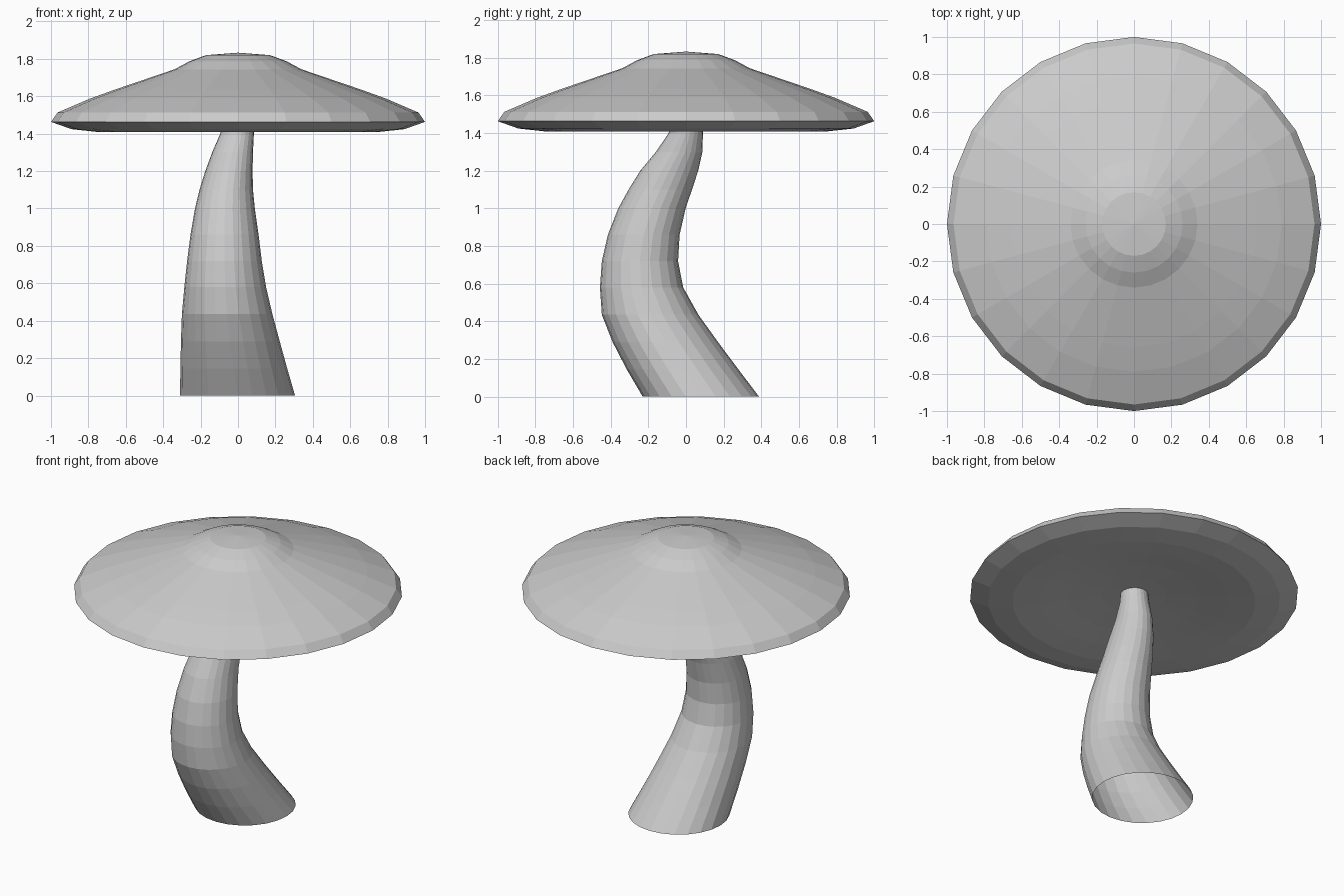
import bpy, bmesh
from math import cos, sin, tau

if "Cube" in bpy.data.objects:
    bpy.data.objects.remove(bpy.data.objects["Cube"])

SIDES = 24


def loft(name, rings, cap_ends):
    """Join horizontal elliptical rings (cx, cy, z, rx, ry) into a flat-shaded skin."""
    bm = bmesh.new()
    loops = []
    for cx, cy, z, rx, ry in rings:
        if rx == 0:
            loops.append([bm.verts.new((cx, cy, z))] * SIDES)
        else:
            loops.append([bm.verts.new((cx + rx * cos(tau * i / SIDES),
                                        cy + ry * sin(tau * i / SIDES), z))
                          for i in range(SIDES)])
    for a, b in zip(loops, loops[1:]):
        for i in range(SIDES):
            j = (i + 1) % SIDES
            corners = list(dict.fromkeys((a[i], a[j], b[j], b[i])))
            bm.faces.new(corners)
    if cap_ends:
        bmesh.ops.recalc_face_normals(bm, faces=bm.faces[:])
    mesh = bpy.data.meshes.new(name)
    bm.to_mesh(mesh)
    bm.free()
    obj = bpy.data.objects.new(name, mesh)
    bpy.context.collection.objects.link(obj)
    return obj


# Mushroom cap: shallow hollow underside, rolled rim, sloping dome (radius, z)
cap_profile = [(0, 1.46), (0.2, 1.455), (0.4, 1.44), (0.58, 1.42), (0.74, 1.408),
               (0.89, 1.424), (1.0, 1.463), (0.965, 1.513), (0.79, 1.588),
               (0.66, 1.635), (0.34, 1.744), (0.26, 1.787), (0.17, 1.82), (0, 1.833)]
loft("cap", [(0, 0, z, r, r) for r, z in cap_profile], True)

# Curved stem, open at the base: z, min x, max x, min y, max y
stem_sections = [
    (0.0, -0.31, 0.305, -0.23, 0.388),
    (0.145, -0.308, 0.263, -0.315, 0.278),
    (0.29, -0.305, 0.223, -0.39, 0.17),
    (0.435, -0.30, 0.184, -0.447, 0.066),
    (0.58, -0.287, 0.15, -0.457, -0.015),
    (0.72, -0.272, 0.127, -0.447, -0.042),
    (0.86, -0.254, 0.11, -0.415, -0.034),
    (1.0, -0.23, 0.09, -0.36, -0.002),
    (1.1, -0.206, 0.08, -0.305, 0.032),
    (1.2, -0.175, 0.078, -0.243, 0.065),
    (1.3, -0.138, 0.08, -0.16, 0.087),
    (1.4, -0.095, 0.085, -0.092, 0.09),
    (1.47, -0.08, 0.085, -0.08, 0.09),
]
loft("stem", [((x0 + x1) / 2, (y0 + y1) / 2, z, (x1 - x0) / 2, (y1 - y0) / 2)
              for z, x0, x1, y0, y1 in stem_sections], False)
